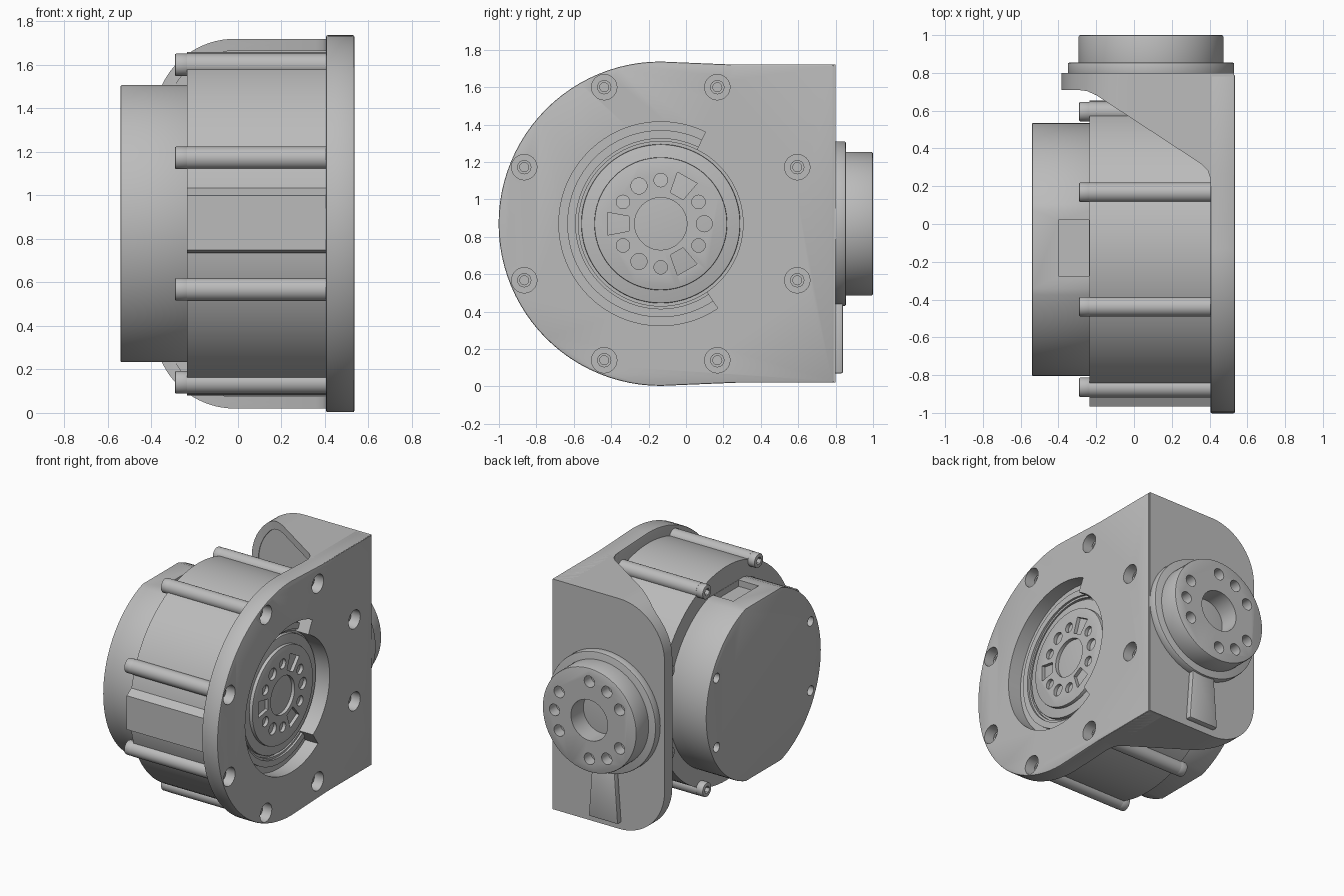
import bpy, bmesh, math
from mathutils import Vector

if "Cube" in bpy.data.objects:
    bpy.data.objects.remove(bpy.data.objects["Cube"])

CY, CZ = -0.135, 0.87      # drive axis (y, z)
HX = 0.09                  # rear hub axis (x)

metal = bpy.data.materials.new("grey_metal")
metal.diffuse_color = (0.5, 0.5, 0.5, 1)
metal.use_nodes = True
metal.node_tree.nodes["Principled BSDF"].inputs["Base Color"].default_value = metal.diffuse_color


def arc(cx, cy, r, a0, a1, n):
    return [(cx + r * math.cos(math.radians(a0 + (a1 - a0) * i / n)),
             cy + r * math.sin(math.radians(a0 + (a1 - a0) * i / n))) for i in range(n + 1)]


def circle(cx, cy, r, n=64):
    return arc(cx, cy, r, 0, 360, n)[:-1]


def polar(cx, cy, r, deg):
    return cx + r * math.cos(math.radians(deg)), cy + r * math.sin(math.radians(deg))


def prism(name, pts, axis, lo, hi, bevel=0):
    """Extrude a 2D outline along an axis."""
    place = {"x": lambda a, b, h: (h, a, b), "y": lambda a, b, h: (a, h, b),
             "z": lambda a, b, h: (a, b, h)}[axis]
    bm = bmesh.new()
    f = bm.faces.new([bm.verts.new(place(a, b, lo)) for a, b in pts])
    ext = bmesh.ops.extrude_face_region(bm, geom=[f])
    bmesh.ops.translate(bm, vec=Vector(place(0, 0, hi - lo)),
                        verts=[v for v in ext["geom"] if isinstance(v, bmesh.types.BMVert)])
    bmesh.ops.recalc_face_normals(bm, faces=bm.faces)
    if bevel:
        rim = [e for e in bm.edges if e.calc_face_angle(0) > 1.2]
        bmesh.ops.bevel(bm, geom=rim, offset=bevel, segments=2, profile=0.5, affect='EDGES')
    me = bpy.data.meshes.new(name)
    bm.to_mesh(me)
    bm.free()
    me.materials.append(metal)
    ob = bpy.data.objects.new(name, me)
    bpy.context.collection.objects.link(ob)
    return ob


def boolean(ob, tools, op='DIFFERENCE'):
    bpy.context.view_layer.objects.active = ob
    for t in tools:
        m = ob.modifiers.new("cut", 'BOOLEAN')
        m.operation, m.object, m.solver = op, t, 'EXACT'
        bpy.ops.object.modifier_apply(modifier=m.name)
        bpy.data.objects.remove(t)


def hole(c, r, axis, lo, hi, n=24):
    return prism("cutter", circle(c[0], c[1], r, n), axis, lo, hi)


bolt_spots = [polar(CY, CZ, 0.79, 22.5 + 45 * k) for k in range(8)]
small_angles = (30, 90, 150, 210, 270, 330)
large_angles = (0, 120, 240)

# Mounting plate: round front, square back
outline = ([(0.79, 0.02), (0.79, 1.72), (0.27, 1.72)]
           + arc(CY, CZ, 0.867, 90, 270, 48) + [(0.27, 0.02)])
plate = prism("mounting_plate", outline, "x", 0.405, 0.535, 0.008)
cuts = [hole((CY, CZ), 0.44, "x", 0.38, 0.6, 80)]
groove = arc(CY, CZ, 0.545, 64, 304, 64) + arc(CY, CZ, 0.42, 304, 64, 64)
cuts.append(prism("cutter", groove, "x", 0.43, 0.6))
cuts += [hole(p, 0.068, "x", 0.455, 0.6) for p in bolt_spots]
boolean(plate, cuts)

# Sloped lip around the groove floor
lip = arc(CY, CZ, 0.50, 64, 304, 64) + arc(CY, CZ, 0.455, 304, 64, 64)
prism("groove_lip", lip, "x", 0.42, 0.445)

# Output rotor inside the plate
prism("rotor_ring", circle(CY, CZ, 0.425, 80), "x", 0.39, 0.435, 0.006)
rotor = prism("output_rotor", circle(CY, CZ, 0.355, 80), "x", 0.39, 0.46, 0.005)
cuts = [hole((CY, CZ), 0.14, "x", 0.40, 0.6, 48)]
cuts += [hole(polar(CY, CZ, 0.233, a), 0.036, "x", 0.41, 0.6) for a in small_angles]
cuts += [hole(polar(CY, CZ, 0.233, a), 0.043, "x", 0.41, 0.6) for a in large_angles]
for a in (60, 180, 300):
    quad = [polar(CY, CZ, r, a + d) for r, d in ((0.175, -13), (0.29, -12), (0.29, 12), (0.175, 13))]
    cuts.append(prism("cutter", quad, "x", 0.42, 0.6))
boolean(rotor, cuts)

# Main housing with front pad
prism("housing", circle(CY, CZ, 0.79, 96), "x", -0.235, 0.41)
pad = [(-0.965, 0.75), (-0.965, 1.0), (-0.88, 1.05), (-0.6, 1.05), (-0.6, 0.735), (-0.93, 0.735)]
prism("housing_pad", pad, "x", -0.235, 0.41)

# Bosses, socket bolts and their threaded ends
for i, p in enumerate(bolt_spots):
    prism(f"bolt_boss_{i}", circle(*p, 0.053, 32), "x", -0.235, 0.41)
    head = prism(f"bolt_head_{i}", circle(*p, 0.052, 32), "x", -0.29, -0.23, 0.006)
    boolean(head, [hole(p, 0.028, "x", -0.4, -0.255, 6)])
    end = prism(f"bolt_end_{i}", circle(*p, 0.038, 24), "x", 0.44, 0.48)
    boolean(end, [hole(p, 0.024, "x", 0.46, 0.6, 16)])

# Motor cap: round with flats on top and bottom
half = math.degrees(math.acos(0.637 / 0.67))
cap_outline = (arc(CY, CZ, 0.67, -90 + half, 90 - half, 48)
               + arc(CY, CZ, 0.67, 90 + half, 270 - half, 48))
cap = prism("motor_cap", cap_outline, "x", -0.54, -0.22, 0.005)
cuts = [hole(polar(CY, CZ, 0.605, a), 0.035, "x", -0.6, -0.49)
        for a in (25, 155, 205, 335)]
slot = [(-0.40, -0.275), (-0.237, -0.275), (-0.237, 0.02), (-0.40, 0.02)]
cuts.append(prism("cutter", slot, "z", 1.46, 1.6))
boolean(cap, cuts)


# Rear flange with hollow sloped side walls joining the plate
def flange_outline(inset, right):
    r = 0.37 - inset
    return ([(right, 0.02 + inset), (right, 1.72 - inset)]
            + arc(-0.015, 1.35, r, 90, 180, 20) + arc(-0.015, 0.39, r, 180, 270, 20))


flange = prism("rear_flange", flange_outline(0, 0.53), "y", 0.2, 0.80)
hollow = prism("cutter", flange_outline(0.055, 0.6), "y", 0.1, 0.715)
slope = [(-0.5, 0.71), (-0.3, 0.71), (-0.25, 0.704), (-0.2, 0.682), (0.36, 0.315),
         (0.39, 0.285), (0.405, 0.24), (0.405, 0.1), (-0.5, 0.1)]
boolean(flange, [hollow, prism("cutter", slope, "z", -0.2, 2)])

# Rear hub with bolt circle
prism("hub_base", circle(HX, CZ, 0.44, 80), "y", 0.78, 0.855, 0.008)
hub = prism("hub", circle(HX, CZ, 0.384, 80), "y", 0.79, 1.0, 0.01)
cuts = [hole((HX, CZ), 0.15, "y", 0.82, 1.1, 48)]
cuts += [hole(polar(HX, CZ, 0.285, a), 0.042, "y", 0.92, 1.1)
         for a in small_angles + large_angles]
boolean(hub, cuts)

# Tab below the hub
tab = [(HX - 0.12, 0.07), (HX + 0.12, 0.07), (HX + 0.09, 0.48), (HX - 0.09, 0.48)]
prism("hub_tab", tab, "y", 0.78, 0.84, 0.01)

# Smooth round walls, sharp corners
for ob in bpy.context.scene.objects:
    ob.select_set(True)
bpy.context.view_layer.objects.active = plate
bpy.ops.object.shade_smooth_by_angle(angle=math.radians(30))
